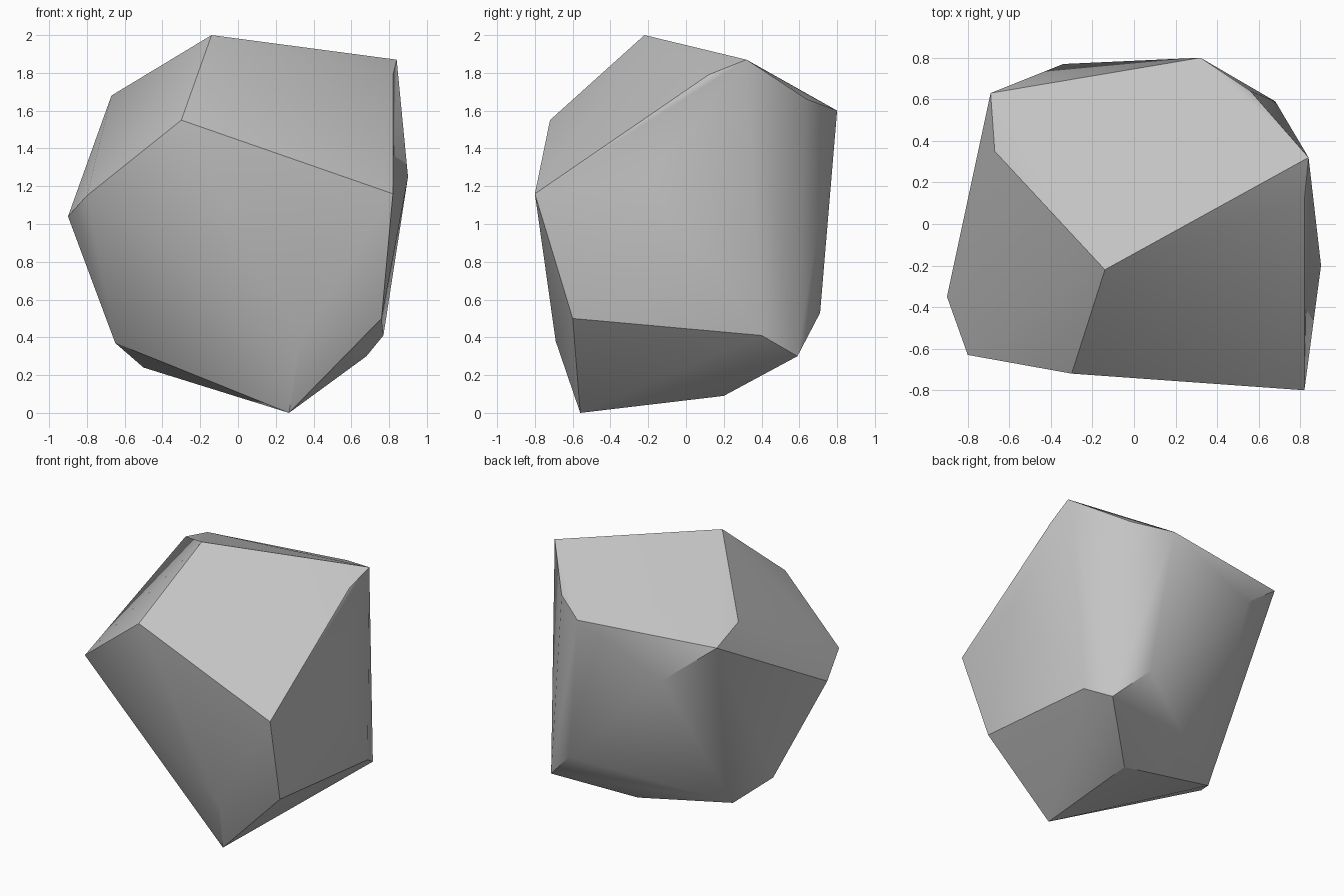
import bpy
import bmesh
import math

# Remove the default object if the scene has it
default_object = bpy.data.objects.get("Cube")
if default_object:
    bpy.data.objects.remove(default_object, do_unlink=True)


def make_material(name, colour):
    material = bpy.data.materials.new(name)
    material.use_nodes = True
    material.diffuse_color = colour
    shader = next(n for n in material.node_tree.nodes if n.type == "BSDF_PRINCIPLED")
    shader.inputs["Base Color"].default_value = colour
    shader.inputs["Roughness"].default_value = 0.9
    return material


def make_hull(name, corners, material):
    """Wrap a convex skin around the chipped corners of a stone."""
    shape = bmesh.new()
    for corner in corners:
        shape.verts.new(corner)
    result = bmesh.ops.convex_hull(shape, input=shape.verts, use_existing_faces=False)
    # Drop any corner that ended up inside the skin
    loose = [v for v in shape.verts if not v.link_faces]
    bmesh.ops.delete(shape, geom=loose, context="VERTS")
    bmesh.ops.recalc_face_normals(shape, faces=shape.faces)
    mesh = bpy.data.meshes.new(name)
    shape.to_mesh(mesh)
    shape.free()
    mesh.materials.append(material)
    stone = bpy.data.objects.new(name, mesh)
    bpy.context.collection.objects.link(stone)
    return stone


# Corners of the slanted crown
crown = [
    (-.14, -.22, 2), (.84, .32, 1.87), (.82, .12, 1.79), (.56, .64, 1.66),
    (.32, .8, 1.6), (-.69, .63, 1.6), (-.67, .35, 1.68), (-.3, -.72, 1.55),
]

# Corners around the widest part
waist = [
    (-.34, .77, 1.32), (-.9, -.35, 1.04), (-.8, -.63, 1.15),
    (.82, -.8, 1.16), (.9, -.2, 1.25),
]

# Corners of the tapered underside
underside = [
    (.68, .59, .3), (.77, .4, .41), (.76, -.6, .5), (.27, -.56, 0), (.25, .2, .09),
    (.45, .71, .53), (-.5, .17, .24), (-.65, -.08, .37), (.33, -.69, .38),
]

# Rock with softened shallow edges and crisp steep ones
stone_grey = make_material("stone grey", (.55, .55, .55, 1))
rock = make_hull("rock", crown + waist + underside, stone_grey)

bpy.ops.object.select_all(action="DESELECT")
rock.select_set(True)
bpy.context.view_layer.objects.active = rock
bpy.ops.object.shade_smooth_by_angle(angle=math.radians(30))
